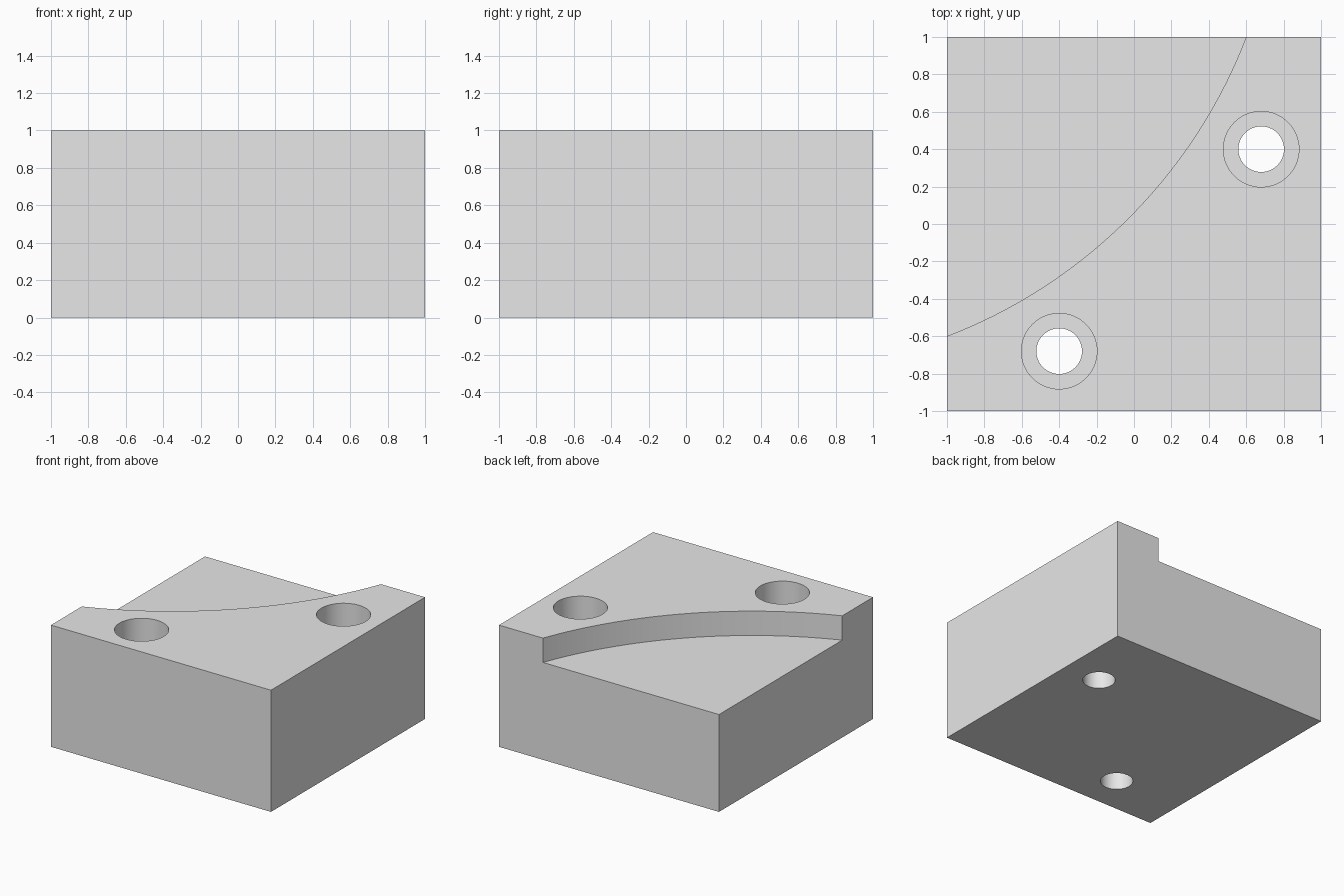
import bpy
import math

cube = bpy.data.objects.get("Cube")
if cube:
    bpy.data.objects.remove(cube, do_unlink=True)

grey = bpy.data.materials.new("light_grey")
grey.use_nodes = True
colour = (0.8, 0.8, 0.8, 1)
grey.diffuse_color = colour
grey.node_tree.nodes["Principled BSDF"].inputs["Base Color"].default_value = colour

# Main block
bpy.ops.mesh.primitive_cube_add(size=1, location=(0, 0, 0.5))
block = bpy.context.object
block.name = "mounting_block"
block.scale = (2, 2, 1)
bpy.ops.object.transform_apply(location=True, rotation=False, scale=True)
block.data.materials.append(grey)


def cut_round(name, x, y, radius, bottom, top, sides):
    """Subtract an upright cylinder from the block."""
    bpy.ops.mesh.primitive_cylinder_add(
        vertices=sides, radius=radius, depth=top - bottom,
        location=(x, y, (top + bottom) / 2))
    cutter = bpy.context.object
    cutter.name = name
    cutter.hide_render = True
    cutter.data.materials.append(grey)
    cut = block.modifiers.new(name, 'BOOLEAN')
    cut.operation = 'DIFFERENCE'
    cut.solver = 'EXACT'
    cut.object = cutter
    bpy.ops.object.select_all(action='DESELECT')
    block.select_set(True)
    bpy.context.view_layer.objects.active = block
    bpy.ops.object.modifier_apply(modifier=cut.name)
    bpy.data.objects.remove(cutter, do_unlink=True)


# Curved seat: an arc about a centre beyond the back right corner
cut_round("curved_seat", -2, 2, math.hypot(2.6, 1), 0.8, 1.5, 256)

# Counterbored screw holes, mirrored across the block's diagonal
for x, y in ((0.68, 0.4), (-0.4, -0.68)):
    cut_round("screw_hole", x, y, 0.122, -0.5, 1.5, 64)
    cut_round("counterbore", x, y, 0.202, 0.6, 1.5, 64)

bpy.ops.object.shade_smooth_by_angle(angle=math.radians(30))
